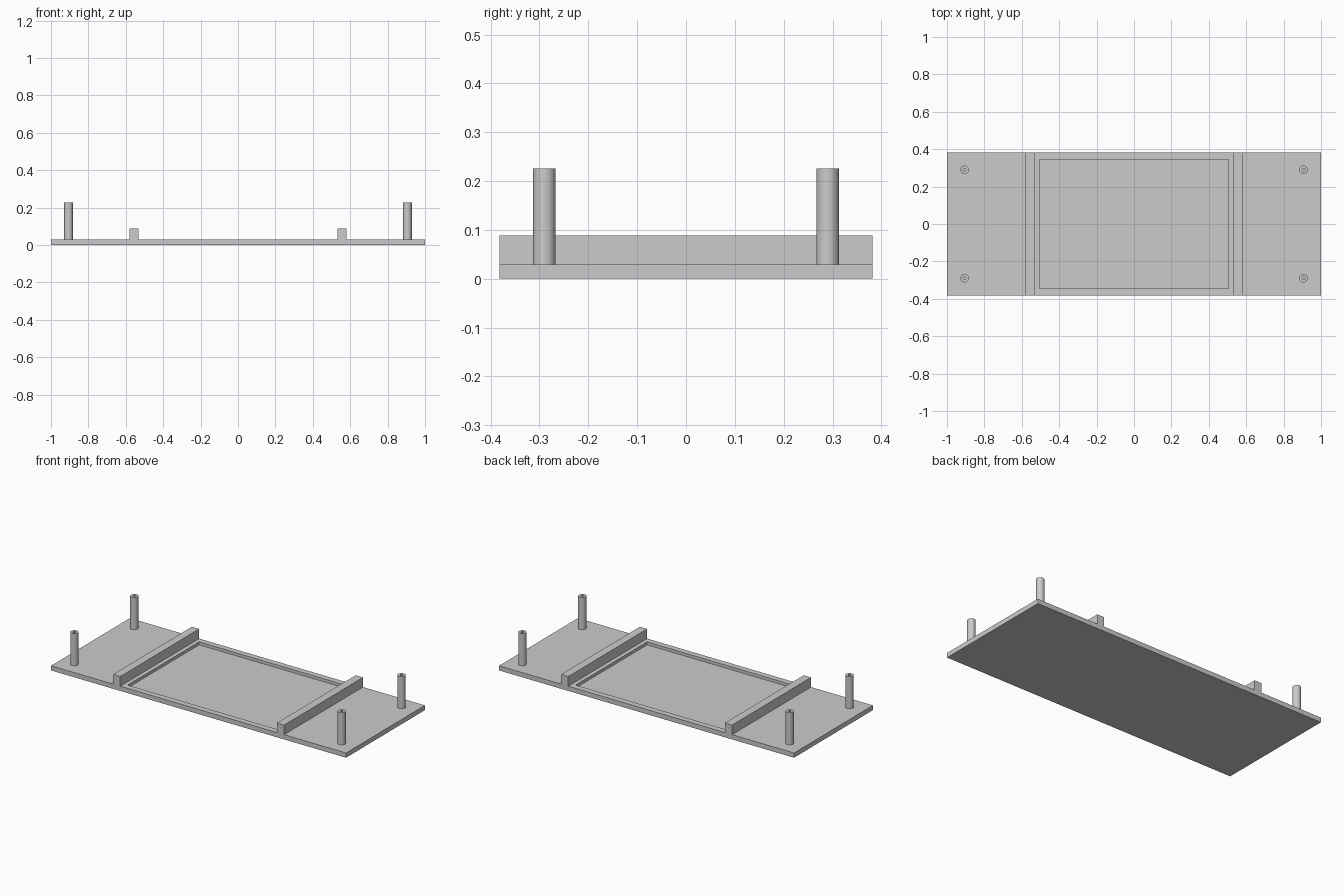
import bpy
import bmesh
import math
from mathutils import Matrix, Vector

cube = bpy.data.objects.get("Cube")
if cube:
    bpy.data.objects.remove(cube, do_unlink=True)

HALF_X, HALF_Y = 1.0, 0.382
PLATE_TOP, RECESS_FLOOR = 0.029, 0.011
RIB_TOP, POST_TOP = 0.088, 0.226

grey = bpy.data.materials.new("plain grey")
grey.use_nodes = True
colour = (0.6, 0.6, 0.6, 1)
grey.diffuse_color = colour
grey.node_tree.nodes["Principled BSDF"].inputs["Base Color"].default_value = colour


def finish(name, bm):
    mesh = bpy.data.meshes.new(name)
    bm.to_mesh(mesh)
    bm.free()
    mesh.materials.append(grey)
    obj = bpy.data.objects.new(name, mesh)
    bpy.context.collection.objects.link(obj)
    return obj


def box(x0, x1, y0, y1, z0, z1):
    bm = bmesh.new()
    size = Vector((x1 - x0, y1 - y0, z1 - z0))
    centre = Vector((x0 + x1, y0 + y1, z0 + z1)) / 2
    bmesh.ops.create_cube(bm, size=1, matrix=Matrix.LocRotScale(centre, None, size))
    return bm


# Base plate with a rectangular recess sunk into its top
bm = box(-HALF_X, HALF_X, -HALF_Y, HALF_Y, 0, PLATE_TOP)
top = max(bm.faces, key=lambda f: f.calc_center_median().z)
for z in (PLATE_TOP, RECESS_FLOOR):
    bmesh.ops.inset_individual(bm, faces=[top], thickness=0.01)
    for v in top.verts:
        v.co = (math.copysign(0.506, v.co.x), math.copysign(0.346, v.co.y), z)
bm.normal_update()
finish("base_plate", bm)

# Raised ribs either side of the recess
for side, sx in (("left", 1), ("right", -1)):
    xs = sorted((sx * 0.531, sx * 0.58))
    finish(side + "_rib", box(*xs, -HALF_Y, HALF_Y, PLATE_TOP, RIB_TOP))


# Hollow corner posts, turned from a cross-section
def post(name, x, y, outer=0.023, bore=0.008):
    bm = bmesh.new()
    section = [(outer, PLATE_TOP), (outer, POST_TOP), (bore, POST_TOP), (bore, PLATE_TOP)]
    verts = [bm.verts.new((r, 0, z)) for r, z in section]
    edges = [bm.edges.new(pair) for pair in zip(verts, verts[1:])]
    bmesh.ops.spin(bm, geom=verts + edges, cent=(0, 0, 0), axis=(0, 0, 1),
                   angle=math.tau, steps=32)
    bmesh.ops.remove_doubles(bm, verts=bm.verts, dist=0.0001)
    bm.normal_update()
    wall = max(bm.faces, key=lambda f: f.calc_center_median().xy.length)
    if wall.normal.xy.dot(wall.calc_center_median().xy) < 0:
        bmesh.ops.reverse_faces(bm, faces=bm.faces)
    obj = finish(name, bm)
    obj.location = (x, y, 0)
    bpy.ops.object.select_all(action="DESELECT")
    obj.select_set(True)
    bpy.context.view_layer.objects.active = obj
    bpy.ops.object.shade_smooth_by_angle(angle=math.radians(30))


for depth, sy in (("front", -1), ("back", 1)):
    for side, sx in (("left", 1), ("right", -1)):
        post(f"{depth}_{side}_post", sx * 0.906, sy * 0.29)
